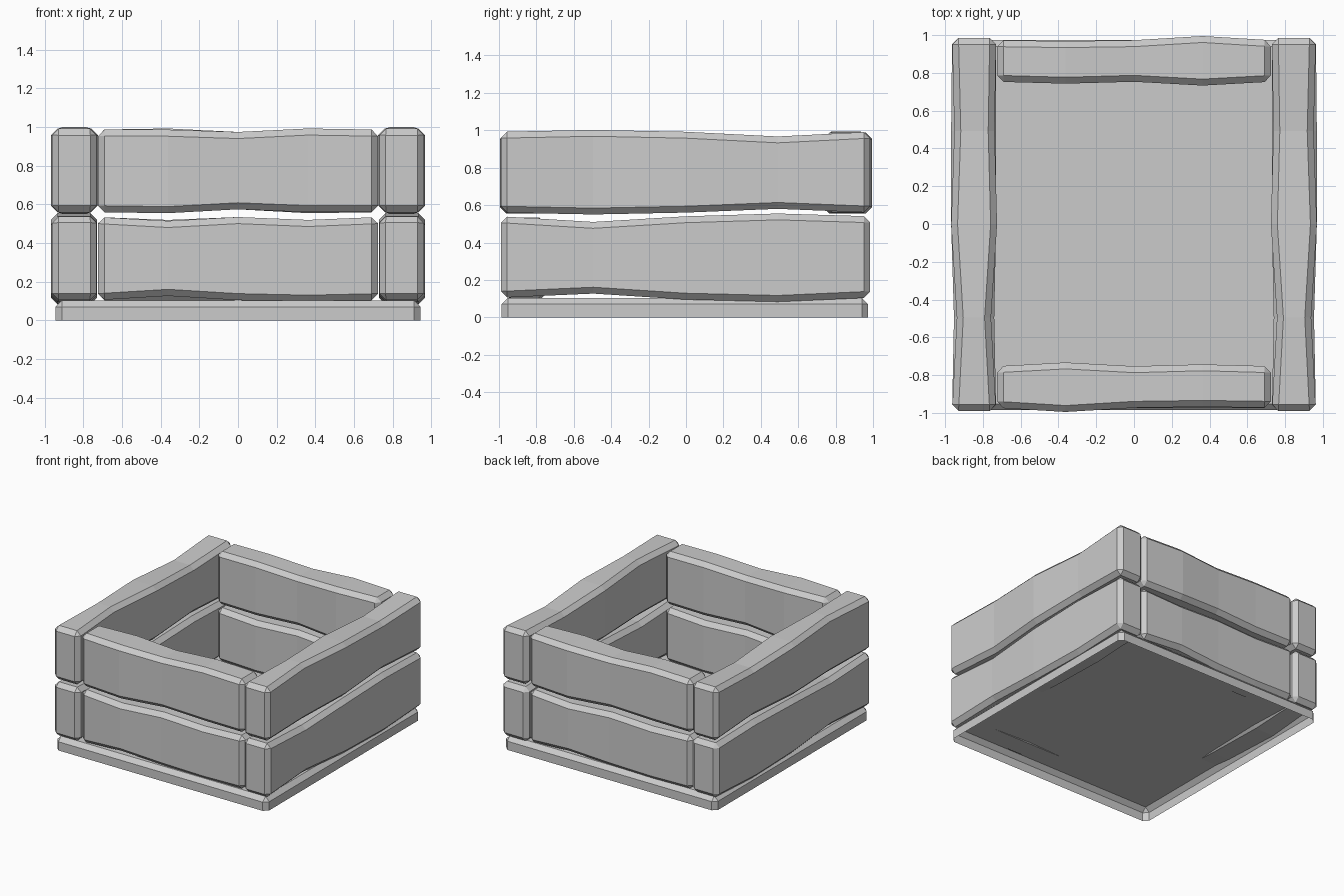
import bpy, bmesh

if "Cube" in bpy.data.objects:
    bpy.data.objects.remove(bpy.data.objects["Cube"])

mat = bpy.data.materials.new("plain grey")
mat.diffuse_color = (0.6, 0.6, 0.6, 1)
mat.use_nodes = True
mat.node_tree.nodes["Principled BSDF"].inputs["Base Color"].default_value = mat.diffuse_color


def finish(bm, name):
    bmesh.ops.recalc_face_normals(bm, faces=bm.faces)
    me = bpy.data.meshes.new(name)
    bm.to_mesh(me)
    bm.free()
    me.materials.append(mat)
    ob = bpy.data.objects.new(name, me)
    bpy.context.collection.objects.link(ob)
    return ob


def plank(name, u0, u1, v0, v1, z0, z1, wobble, place):
    """Wavy board: wobble holds (top, bottom, outer, inner) shifts at 3 stations."""
    bm = bmesh.new()
    rings = []
    for i, (t, b, o, n) in enumerate([(0, 0, 0, 0), *wobble, (0, 0, 0, 0)]):
        u = u0 + (u1 - u0) * i / 4
        sec = [(v0 - n, z0 + b), (v1 + o, z0 + b), (v1 + o, z1 + t), (v0 - n, z1 + t)]
        rings.append([bm.verts.new(place(u, v, z)) for v, z in sec])
    for a, c in zip(rings, rings[1:]):
        for k in range(4):
            j = (k + 1) % 4
            bm.faces.new((a[k], a[j], c[j], c[k]))
    bm.faces.new(rings[0])
    bm.faces.new(rings[-1])
    bmesh.ops.recalc_face_normals(bm, faces=bm.faces)
    # chamfer the long and end edges only
    sharp = [e for e in bm.edges if e.calc_face_angle() > 0.9]
    bmesh.ops.bevel(bm, geom=sharp, offset=0.034, segments=1, affect='EDGES')
    finish(bm, name)


# wobble tables per row
side = {
    "lower": [(-.03, .022, -.01, -.01), (0, -.01, .005, 0), (.015, -.022, .005, 0)],
    "upper": [(.01, -.01, -.025, -.027), (0, 0, .005, .005), (-.025, .02, -.012, -.008)],
}
end = {
    "lower": [(-.02, .022, .01, .01), (0, 0, 0, 0), (-.015, -.008, 0, .01)],
    "upper": [(0, -.005, .022, .02), (-.012, .015, 0, 0), (.006, 0, -.005, .01)],
}
for row, z0, z1 in (("lower", .105, .54), ("upper", .56, .992)):
    # side planks
    for label, s in (("right", 1), ("left", -1)):
        plank(f"{row}_{label}_plank", -.99, .985, .73, .963, z0, z1, side[row],
              lambda u, v, z: (s * v, u, z))
    # front and back planks
    for label, s in (("front", 1), ("back", -1)):
        plank(f"{row}_{label}_plank", -.725, .725, .753, .973, z0, z1 - .005, end[row],
              lambda u, v, z: (s * u, -s * v, z))

# base tray: chamfered slab, open underneath
bm = bmesh.new()
bmesh.ops.create_cube(bm, size=1)
for v in bm.verts:
    v.co = (v.co.x * 1.89, v.co.y * 1.96 - .006, .05 + v.co.z * .106 + .001)
bottom = [f for f in bm.faces if f.normal.z < -.5]
bmesh.ops.delete(bm, geom=bottom, context='FACES_ONLY')
edges = [e for e in bm.edges if len(e.link_faces) == 2]
bmesh.ops.bevel(bm, geom=edges, offset=0.034, segments=1, affect='EDGES')
for v in bm.verts:
    if v.co.z < .01:
        v.co.z = 0
finish(bm, "base")
